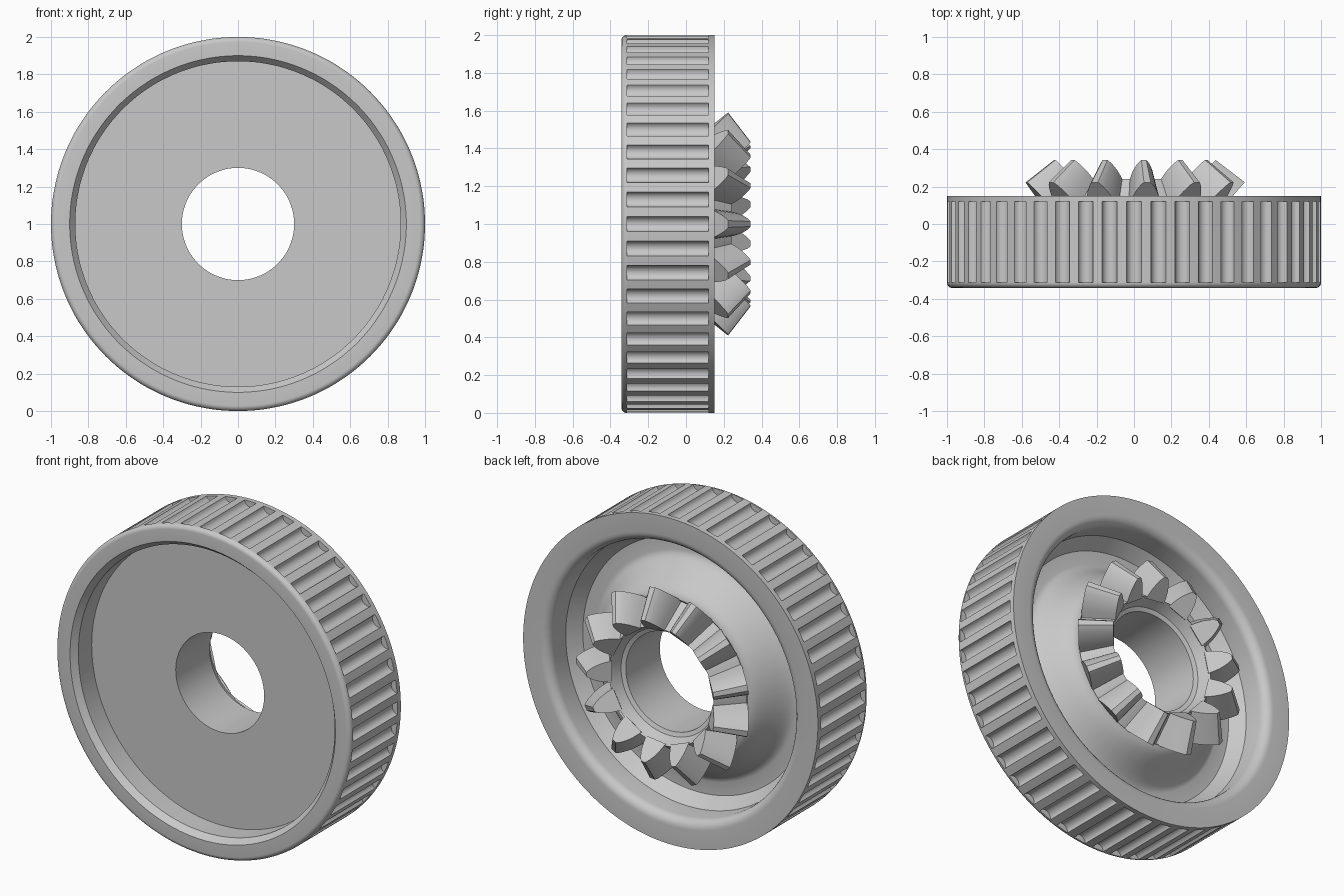
import bpy, bmesh
from math import sin, cos, pi, radians

if "Cube" in bpy.data.objects:
    bpy.data.objects.remove(bpy.data.objects["Cube"])

grey = bpy.data.materials.new("plain grey")
grey.use_nodes = True
grey.diffuse_color = (0.58, 0.58, 0.58, 1)
grey.node_tree.nodes["Principled BSDF"].inputs["Base Color"].default_value = (0.58, 0.58, 0.58, 1)


def finish(bm, name):
    bmesh.ops.remove_doubles(bm, verts=bm.verts, dist=1e-5)
    bmesh.ops.recalc_face_normals(bm, faces=bm.faces)
    mesh = bpy.data.meshes.new(name)
    bm.to_mesh(mesh)
    bm.free()
    mesh.materials.append(grey)
    ob = bpy.data.objects.new(name, mesh)
    bpy.context.collection.objects.link(ob)
    bpy.ops.object.select_all(action="DESELECT")
    ob.select_set(True)
    bpy.context.view_layer.objects.active = ob
    bpy.ops.object.shade_smooth_by_angle(angle=radians(32))


def place(r, y, a, t=0.0):
    """Point at radius r, depth y, angle a, moved sideways by t."""
    return (r * cos(a) - t * sin(a), y, 1 + r * sin(a) + t * cos(a))


def arc(cr, cy, rad, start, end, steps=6):
    angles = [radians(start + (end - start) * i / steps) for i in range(steps + 1)]
    return [(cr + rad * cos(a), cy + rad * sin(a), 0) for a in angles]


# Wheel body: turned profile of (radius, depth, fluted)
FLUTES, HALF, DEPTH, STEPS = 48, 0.04, 0.036, 8
FLUTE_START, FLUTE_END = -0.313, 0.12
profile = [(0.3, -0.175, 0), (0.87, -0.175, 0), (0.87, -0.305, 0), (0.9, -0.342, 0)]
profile += arc(0.972, -0.314, 0.028, -90, 0)
profile += [(1, FLUTE_START, 0), (1, FLUTE_START, 1), (1, FLUTE_END, 1), (1, FLUTE_END, 0), (1, 0.15, 0)]
# Rounded lip, wall and sloping foot of the rear recess
profile += arc(0.885, 0.095, 0.055, 90, 180)
profile += [(0.83, -0.02, 0), (0.77, -0.1, 0)]
# Web swelling smoothly towards the gear
for i in range(13):
    s = i / 12
    profile.append((0.69 - 0.2 * s, -0.1 + 0.205 * s * s * (3 - 2 * s), 0))
# Hub with a dished end
profile += [(0.475, 0.09, 0), (0.355, 0.24, 0), (0.325, 0.165, 0), (0.3, 0.155, 0)]

bm = bmesh.new()
columns = []
for f in range(FLUTES):
    for k in range(STEPS + 1):
        u = pi * k / STEPS
        a = 2 * pi * f / FLUTES - HALF * cos(u)
        columns.append([bm.verts.new(place(r - g * DEPTH * sin(u), y, a)) for r, y, g in profile])
n = len(profile)
for i, col in enumerate(columns):
    nxt = columns[(i + 1) % len(columns)]
    for j in range(n):
        m = (j + 1) % n
        bm.faces.new((col[j], nxt[j], nxt[m], col[m]))
bmesh.ops.dissolve_degenerate(bm, dist=1e-5, edges=bm.edges)
finish(bm, "fluted_wheel")

# Bevel gear: curved teeth tapering towards one apex on the axle
TEETH, APEX, TAPER = 13, 0.677, 0.737
ROOT, TIP = (0.475, 0.09), (0.592, 0.223)
flank = [(-0.12, 0.09), (0.2, 0.08), (0.42, 0.071), (0.62, 0.058), (0.8, 0.043), (0.92, 0.03), (1, 0.018)]
section = flank + [(h, -w) for h, w in reversed(flank)]

bm = bmesh.new()
for k in range(TEETH):
    a = 2 * pi * k / TEETH
    ends = []
    for s in (1, TAPER):
        ring = []
        for h, w in section:
            r = ROOT[0] + h * (TIP[0] - ROOT[0])
            y = ROOT[1] + h * (TIP[1] - ROOT[1])
            ring.append(bm.verts.new(place(r * s, APEX + (y - APEX) * s, a, w * s)))
        bm.faces.new(ring)
        ends.append(ring)
    for j in range(len(section)):
        m = (j + 1) % len(section)
        bm.faces.new((ends[0][j], ends[0][m], ends[1][m], ends[1][j]))
finish(bm, "bevel_gear_teeth")
